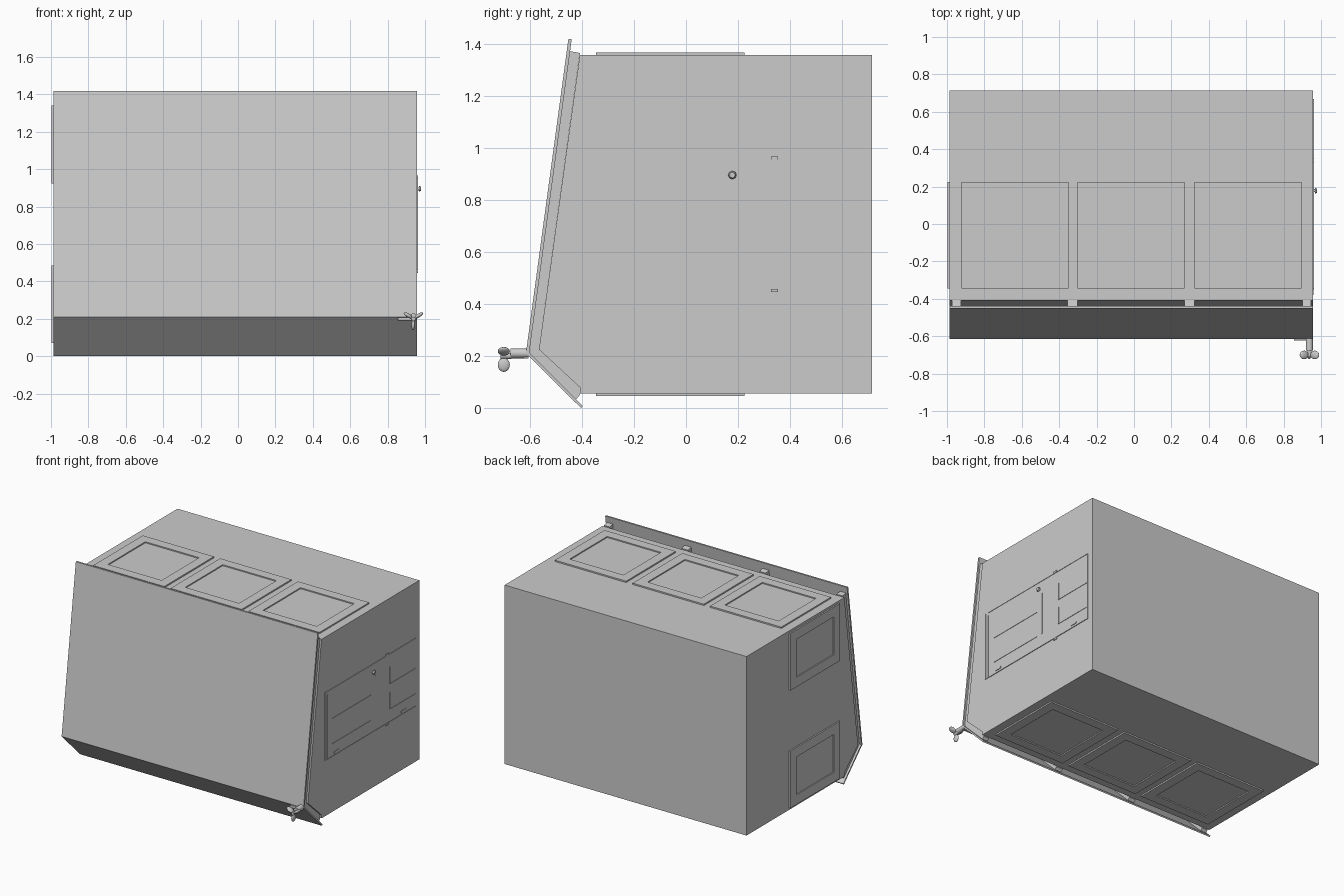
import bpy, bmesh
from math import radians, cos, sin, pi
from mathutils import Matrix, Vector

if "Cube" in bpy.data.objects:
    bpy.data.objects.remove(bpy.data.objects["Cube"])

X0, X1 = -0.987, 0.957      # body side walls
Z0, Z1 = 0.056, 1.356       # body floor and roof


def finish(bm, name, smooth=False):
    bmesh.ops.recalc_face_normals(bm, faces=bm.faces[:])
    me = bpy.data.meshes.new(name)
    bm.to_mesh(me)
    bm.free()
    ob = bpy.data.objects.new(name, me)
    bpy.context.collection.objects.link(ob)
    if smooth:
        bpy.context.view_layer.objects.active = ob
        ob.select_set(True)
        bpy.ops.object.shade_smooth_by_angle(angle=radians(40))
        ob.select_set(False)
    return ob


def extrude_x(name, profile, xa, xb):
    """Extrude a (y, z) outline along x."""
    bm = bmesh.new()
    face = bm.faces.new([bm.verts.new((xa, y, z)) for y, z in profile])
    ext = bmesh.ops.extrude_face_region(bm, geom=[face])
    moved = [g for g in ext["geom"] if isinstance(g, bmesh.types.BMVert)]
    bmesh.ops.translate(bm, verts=moved, vec=(xb - xa, 0, 0))
    return finish(bm, name)


def box(name, x, y, z):
    return extrude_x(name, [(y[0], z[0]), (y[1], z[0]), (y[1], z[1]), (y[0], z[1])], *x)


def hatch(name, centre, u, v, normal, width, height, rise=0.01, rim=0.07):
    """Raised rectangular frame with a sunken centre panel."""
    c, u, v, n = map(Vector, (centre, u, v, normal))
    bm = bmesh.new()
    loops = []
    for inset, h in ((0, -0.002), (0, rise), (rim, rise), (rim, 0.002)):
        a, b = width / 2 - inset, height / 2 - inset
        loops.append([bm.verts.new(c + u * (s * a) + v * (t * b) + n * h)
                      for s, t in ((-1, -1), (1, -1), (1, 1), (-1, 1))])
    for p, q in zip(loops, loops[1:]):
        for i in range(4):
            j = (i + 1) % 4
            bm.faces.new((p[i], p[j], q[j], q[i]))
    bm.faces.new(loops[-1])
    bm.faces.new(loops[0][::-1])
    return finish(bm, name)


def rod(name, start, end, r1, r2=None, sides=20):
    a, b = Vector(start), Vector(end)
    d = b - a
    m = Matrix.Translation((a + b) / 2) @ d.to_track_quat('Z', 'Y').to_matrix().to_4x4()
    bm = bmesh.new()
    bmesh.ops.create_cone(bm, cap_ends=True, segments=sides, radius1=r1,
                          radius2=r1 if r2 is None else r2, depth=d.length, matrix=m)
    return finish(bm, name, True)


# Main body with its sloped nose
nose = [(-0.408, 1.36), (-0.565, 0.225), (-0.408, 0.08)]
extrude_x("body", [(0.715, Z0), (0.715, Z1), (-0.408, Z1), nose[1], (-0.408, 0.08),
                   (-0.408, Z0)], X0, X1)

# Bent front shield
extrude_x("front_shield", [(-0.452, 1.417), (-0.615, 0.21), (-0.403, 0.0),
                           (-0.397, 0.008), (-0.602, 0.213), (-0.439, 1.417)], X0, X1)

# Ribs holding the shield off the body
for i, (xa, xb) in enumerate([(-0.972, -0.925), (-0.355, -0.303),
                              (0.27, 0.323), (0.90, 0.945)]):
    extrude_x(f"shield_rib_{i}", [(-0.408, 1.364), (-0.446, 1.371), (-0.604, 0.213),
                                  (-0.422, 0.034), (-0.408, 0.05)] + nose[::-1], xa, xb)

# Roof and floor hatches
for i, x in enumerate((-0.637, -0.015, 0.61)):
    for side, z, s in (("roof", Z1, 1), ("floor", Z0, -1)):
        hatch(f"{side}_hatch_{i}", (x, -0.06, z), (1, 0, 0), (0, 1, 0), (0, 0, s), 0.572, 0.57)

# Left wall hatches
for i, z in enumerate((0.278, 1.132)):
    hatch(f"left_hatch_{i}", (X0, -0.06, z), (0, 1, 0), (0, 0, 1), (-1, 0, 0), 0.57, 0.415)

# Right wall door: thin leaf, raised frame and panel strips
box("door_leaf", (X1 - 0.01, X1 + 0.002), (-0.373, 0.669), (0.46, 0.954))
strips = [
    ((-0.376, -0.371), (0.46, 0.954)), ((-0.349, -0.343), (0.46, 0.93)),
    ((-0.346, 0.669), (0.950, 0.954)), ((-0.346, 0.669), (0.46, 0.463)),
    ((-0.285, 0.154), (0.734, 0.738)), ((-0.285, 0.154), (0.550, 0.554)),
    ((0.201, 0.206), (0.552, 0.86)),
    ((0.371, 0.375), (0.734, 0.86)), ((0.371, 0.375), (0.552, 0.677)),
    ((0.373, 0.669), (0.734, 0.737)), ((0.373, 0.669), (0.550, 0.553)),
    ((0.665, 0.669), (0.46, 0.954)),
]
for i, (y, z) in enumerate(strips):
    box(f"door_strip_{i}", (X1 - 0.005, X1 + 0.005), y, z)
for i, (y, z) in enumerate([(0.34, 0.96), (0.34, 0.452), (-0.242, 0.483), (0.527, 0.483)]):
    w = 0.014 if i < 2 else 0.028
    box(f"door_catch_{i}", (X1 - 0.005, X1 + 0.006), (y - w, y + w), (z - 0.006, z + 0.006))

# Door knob
rod("knob_stem", (X1, 0.178, 0.895), (X1 + 0.012, 0.178, 0.895), 0.008)
rod("knob_cap", (X1 + 0.01, 0.178, 0.895), (X1 + 0.021, 0.178, 0.895), 0.016, 0.011, 8)

# Clamp at the lower front corner: bracket, stem and three-lobed handle
box("clamp_bracket", (0.855, 0.95), (-0.622, -0.605), (0.19, 0.207))
rod("clamp_base", (0.938, -0.605, 0.21), (0.938, -0.675, 0.21), 0.019)
rod("clamp_hub", (0.938, -0.67, 0.2), (0.938, -0.712, 0.2), 0.011)
for i, deg in enumerate((148, 32, 268)):
    a = radians(deg)
    m = (Matrix.Translation((0.938 + 0.034 * cos(a), -0.7, 0.2 + 0.034 * sin(a)))
         @ Matrix.Rotation(-a, 4, 'Y') @ Matrix.Diagonal((0.027, 0.023, 0.010, 1)))
    bm = bmesh.new()
    bmesh.ops.create_uvsphere(bm, u_segments=20, v_segments=12, radius=1, matrix=m)
    finish(bm, f"clamp_lobe_{i}", True)
